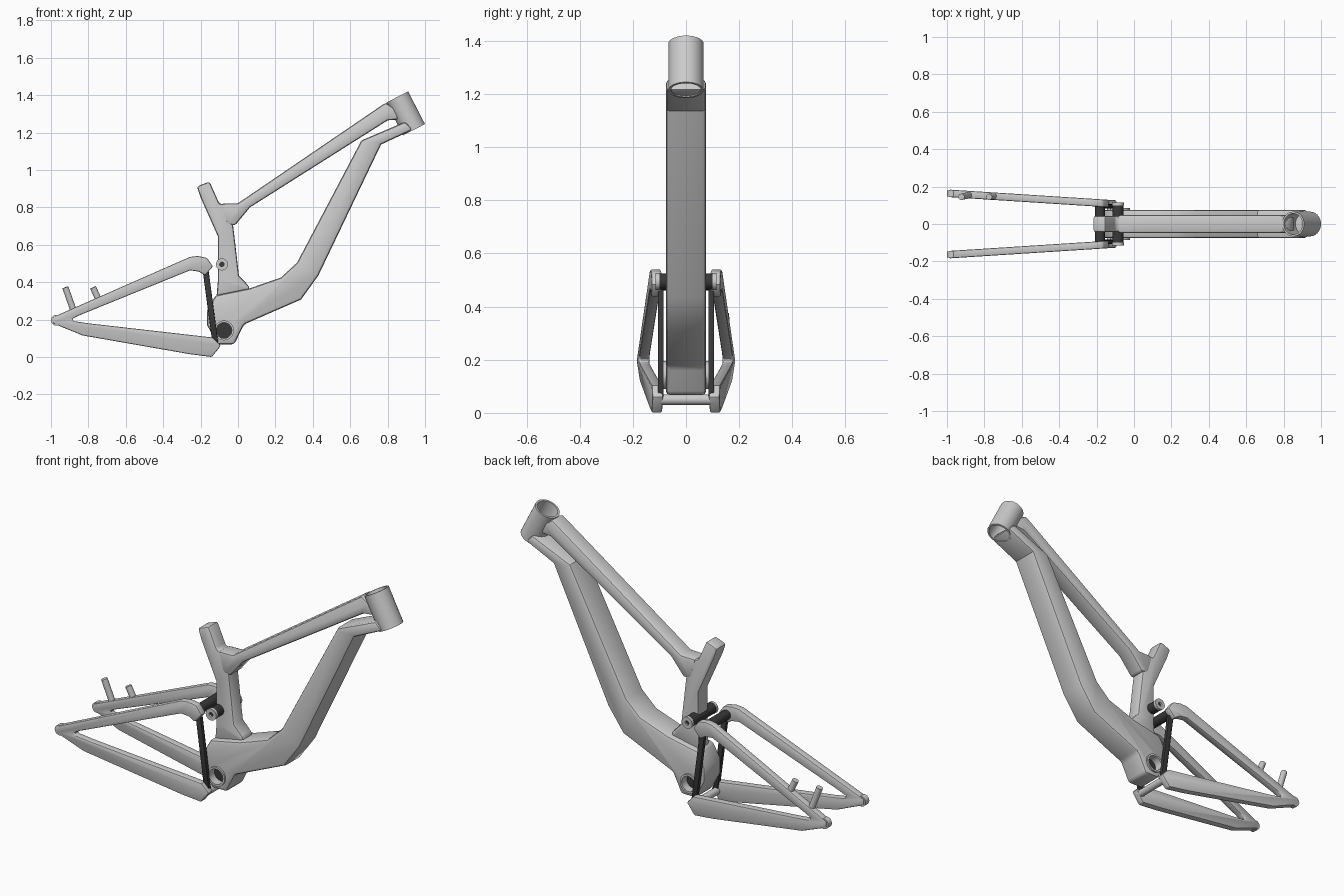
import bpy, bmesh, math
from mathutils import Vector

if "Cube" in bpy.data.objects:
    bpy.data.objects.remove(bpy.data.objects["Cube"])

dark = bpy.data.materials.new("dark_metal")
dark.diffuse_color = (0.04, 0.04, 0.04, 1)
dark.use_nodes = True
dark.node_tree.nodes["Principled BSDF"].inputs["Base Color"].default_value = dark.diffuse_color


def finish(name, bm, mat=None):
    bmesh.ops.recalc_face_normals(bm, faces=bm.faces)
    me = bpy.data.meshes.new(name)
    bm.to_mesh(me)
    bm.free()
    ob = bpy.data.objects.new(name, me)
    bpy.context.collection.objects.link(ob)
    if mat:
        me.materials.append(mat)
    return ob


def activate(ob):
    bpy.ops.object.select_all(action='DESELECT')
    ob.select_set(True)
    bpy.context.view_layer.objects.active = ob


def smooth(ob):
    activate(ob)
    bpy.ops.object.shade_smooth_by_angle(angle=math.radians(35))


def slab(name, pts, half, centre=lambda x: 0.0, bevel=0.013, mat=None):
    """Side profile in x,z extruded along y, with softened edges."""
    bm = bmesh.new()
    a = [bm.verts.new((x, centre(x) - half, z)) for x, z in pts]
    b = [bm.verts.new((x, centre(x) + half, z)) for x, z in pts]
    bm.faces.new(a)
    bm.faces.new(b[::-1])
    n = len(pts)
    for i in range(n):
        j = (i + 1) % n
        bm.faces.new((a[i], a[j], b[j], b[i]))
    ob = finish(name, bm, mat)
    m = ob.modifiers.new("bevel", 'BEVEL')
    m.width, m.segments = bevel, 2
    m.limit_method, m.angle_limit = 'ANGLE', math.radians(40)
    activate(ob)
    bpy.ops.object.modifier_apply(modifier="bevel")
    smooth(ob)
    return ob


def rod(name, p0, p1, r, bore=0.0, mat=None, n=32):
    """Cylinder between two points, hollow when a bore is given."""
    p0, p1 = Vector(p0), Vector(p1)
    d = (p1 - p0).normalized()
    u = d.orthogonal().normalized()
    v = d.cross(u)
    bm = bmesh.new()

    def ring(c, rad):
        return [bm.verts.new(c + rad * (u * math.cos(t) + v * math.sin(t)))
                for t in (2 * math.pi * i / n for i in range(n))]
    rings = [ring(p0, r), ring(p1, r)]
    if bore:
        rings += [ring(p1, bore), ring(p0, bore)]
        pairs = [(0, 1), (1, 2), (2, 3), (3, 0)]
    else:
        bm.faces.new(rings[0])
        bm.faces.new(rings[1])
        pairs = [(0, 1)]
    for a, b in pairs:
        for i in range(n):
            j = (i + 1) % n
            bm.faces.new((rings[a][i], rings[a][j], rings[b][j], rings[b][i]))
    ob = finish(name, bm, mat)
    smooth(ob)
    return ob


def cross(name, x, z, r, y, bore=0.0, mat=None):
    return rod(name, (x, -y, z), (x, y, z), r, bore, mat)


# Head tube
rod("head_tube", (0.851, 0, 1.39), (0.941, 0, 1.215), 0.066, 0.056, n=48)

# Down tube with crank housing
down = slab("down_tube", [
    (0.935, 1.215), (0.765, 1.136), (0.43, 0.436), (0.337, 0.307), (0.032, 0.174),
    (-0.02, 0.067), (-0.11, 0.067), (-0.165, 0.17), (-0.165, 0.25), (-0.12, 0.33),
    (0.06, 0.366), (0.23, 0.425), (0.316, 0.505), (0.66, 1.158), (0.895, 1.258)],
    0.076, bevel=0.016)
cutter = cross("crank_cutter", -0.075, 0.142, 0.046, 0.3)
m = down.modifiers.new("hole", 'BOOLEAN')
m.operation, m.object, m.solver = 'DIFFERENCE', cutter, 'EXACT'
activate(down)
bpy.ops.object.modifier_apply(modifier="hole")
bpy.data.objects.remove(cutter)
smooth(down)

# Crank shell and its dark core
cross("crank_shell", -0.075, 0.142, 0.053, 0.086, 0.042)
cross("crank_core", -0.075, 0.142, 0.043, 0.04, 0, dark)

# Top tube
slab("top_tube", [
    (0.79, 1.36), (0.835, 1.33), (0.86, 1.27), (0.80, 1.265), (0.064, 0.80),
    (-0.016, 0.703), (-0.06, 0.71), (-0.09, 0.82), (0.0, 0.822)], 0.048)

# Seat tube
slab("seat_tube", [
    (-0.22, 0.912), (-0.152, 0.938), (-0.10, 0.82), (-0.04, 0.81), (-0.026, 0.703),
    (0.005, 0.436), (0.06, 0.377), (0.06, 0.35), (-0.115, 0.32), (-0.107, 0.414),
    (-0.107, 0.644), (-0.20, 0.853)], 0.044)

# Pivot shafts
cross("rocker_pivot", -0.086, 0.495, 0.03, 0.105, 0, dark)
cross("upper_shaft", -0.182, 0.487, 0.027, 0.105, 0, dark)
cross("lower_shaft", -0.125, 0.05, 0.02, 0.105)

# Rear stays, links and pivot caps on both sides
stay = [
    (-0.99, 0.213), (-0.257, 0.535), (-0.215, 0.54), (-0.166, 0.53), (-0.134, 0.484),
    (-0.176, 0.436), (-0.21, 0.457), (-0.257, 0.463), (-0.85, 0.222), (-0.885, 0.205),
    (-0.88, 0.192), (-0.80, 0.18), (-0.134, 0.104), (-0.092, 0.06), (-0.14, 0.0),
    (-0.257, 0.015), (-0.83, 0.115), (-0.99, 0.18)]
for s, side in ((-1, "right"), (1, "left")):
    slab("rear_stay_" + side, stay, 0.02, lambda x: s * (0.107 - 0.064 * (x + 0.1)))
    slab("link_" + side, [(-0.19, 0.47), (-0.158, 0.47), (-0.104, 0.06), (-0.135, 0.06)],
         0.011, lambda x: s * 0.095, 0.004, dark)
    rod("rocker_cap_" + side, (-0.086, s * 0.10, 0.495), (-0.086, s * 0.115, 0.495), 0.032, 0.012)
    rod("axle_end_" + side, (-0.972, s * 0.148, 0.196), (-0.972, s * 0.18, 0.196), 0.028, 0.011)

# Brake mounting posts, on one side only
rod("brake_post_rear", (-0.923, 0.145, 0.372), (-0.88, 0.155, 0.25), 0.017, n=20)
rod("brake_post_front", (-0.775, 0.145, 0.372), (-0.745, 0.15, 0.305), 0.017, n=20)
